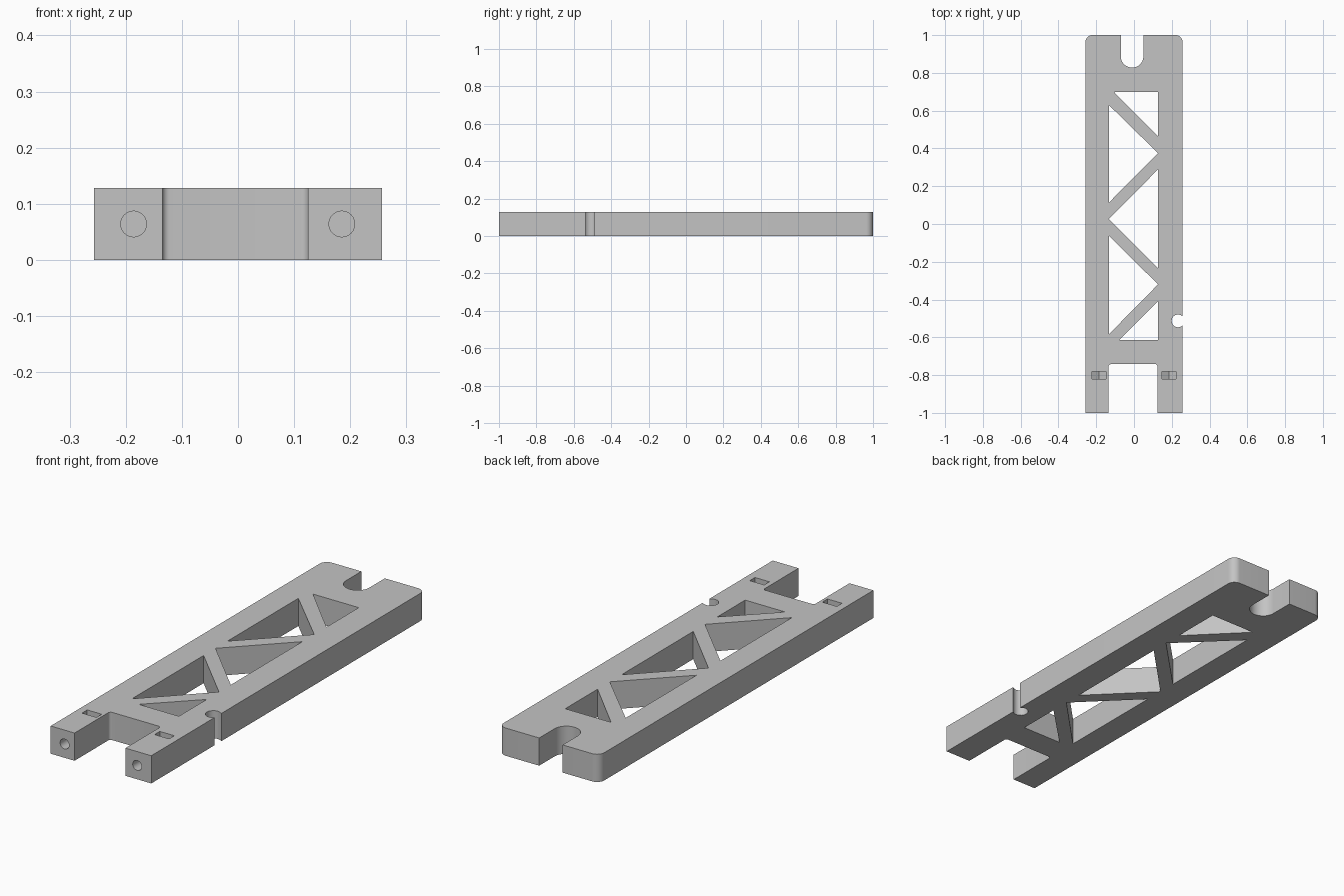
import bpy
import bmesh
from math import sin, cos, pi, radians
from mathutils import Matrix

default = bpy.data.objects.get("Cube")
if default:
    bpy.data.objects.remove(default, do_unlink=True)

W, T = 0.257, 0.128          # half width, thickness
IN_L, IN_R = -0.133, 0.127   # inner faces of the side rails

grey = bpy.data.materials.new("light grey plastic")
grey.use_nodes = True
colour = (0.55, 0.55, 0.55, 1)
grey.diffuse_color = colour
grey.node_tree.nodes["Principled BSDF"].inputs["Base Color"].default_value = colour


def arc(cx, cy, r, start, end, steps=10):
    """Points along an arc, angles in degrees."""
    angles = [radians(start + (end - start) * i / steps) for i in range(steps + 1)]
    return [(cx + r * cos(a), cy + r * sin(a)) for a in angles]


def prism(name, points, low, high, upright=False):
    """Extrude a profile along z, or an x-z profile along y when upright."""
    bm = bmesh.new()
    place = (lambda p, d: (p[0], d, p[1])) if upright else (lambda p, d: (p[0], p[1], d))
    rings = [[bm.verts.new(place(p, d)) for p in points] for d in (low, high)]
    bm.faces.new(rings[0])
    bm.faces.new(rings[1])
    n = len(points)
    for i in range(n):
        j = (i + 1) % n
        bm.faces.new((rings[0][i], rings[0][j], rings[1][j], rings[1][i]))
    bmesh.ops.recalc_face_normals(bm, faces=bm.faces)
    mesh = bpy.data.meshes.new(name)
    bm.to_mesh(mesh)
    bm.free()
    mesh.materials.append(grey)
    obj = bpy.data.objects.new(name, mesh)
    bpy.context.collection.objects.link(obj)
    return obj


# Plate with rounded back corners
r = 0.037
plate = prism("truss_arm", [(-W, -1), (W, -1)]
              + arc(W - r, 1 - r, r, 0, 90)
              + arc(r - W, 1 - r, r, 90, 180), 0, T)

cutters = []


def cut(name, points, low=-0.1, high=T + 0.1, upright=False):
    cutters.append(prism(name, points, low, high, upright))


# Round-ended slot in the back edge
cut("back_slot", [(0.05, 1.1), (-0.07, 1.1)] + arc(-0.01, 0.888, 0.06, 180, 360, 24))

# Fork opening at the front with filleted inner corners
f, top = 0.013, -0.742
cut("fork_gap", [(-0.135, -1.1), (0.125, -1.1)]
    + arc(0.125 - f, top - f, f, 0, 90, 6)
    + arc(f - 0.135, top - f, f, 90, 180, 6))

# Round notch in the left edge
cut("edge_notch", arc(0.233, -0.513, 0.034, 0, 337.5, 15))

# Triangular windows between the diagonal braces
windows = [
    [(-0.107, 0.70), (IN_R, 0.70), (IN_R, 0.464)],
    [(IN_L, 0.63), (IN_L, 0.113), (IN_R, 0.375)],
    [(IN_R, 0.289), (IN_R, -0.234), (IN_L, 0.026)],
    [(IN_L, -0.061), (IN_L, -0.584), (IN_R, -0.32)],
    [(IN_R, -0.41), (IN_R, -0.613), (-0.078, -0.613)],
]
for points in windows:
    cut("window", points)

# Bolt holes and hexagonal nut pockets in the fork prongs
mid, half = T / 2, 0.037
for x in (-0.186, 0.185):
    cut("bolt_hole", arc(x, mid, 0.023, 0, 345, 23), -1.1, -0.70, True)
    drop = half / cos(pi / 6)
    cut("nut_pocket", [(x - half, T + 0.1), (x - half, mid - drop / 2), (x, mid - drop),
                       (x + half, mid - drop / 2), (x + half, T + 0.1)],
        -0.82, -0.782, True)

for cutter in cutters:
    mod = plate.modifiers.new(cutter.name, 'BOOLEAN')
    mod.operation = 'DIFFERENCE'
    mod.solver = 'EXACT'
    mod.object = cutter

# Bake the cuts and remove the cutters
bpy.context.view_layer.update()
graph = bpy.context.evaluated_depsgraph_get()
baked = bpy.data.meshes.new_from_object(plate.evaluated_get(graph))
plate.modifiers.clear()
plate.data = baked
for cutter in cutters:
    bpy.data.objects.remove(cutter, do_unlink=True)

# Smooth the round walls, keep the edges sharp
bpy.ops.object.select_all(action='DESELECT')
plate.select_set(True)
bpy.context.view_layer.objects.active = plate
bpy.ops.object.shade_smooth_by_angle(angle=radians(30))
